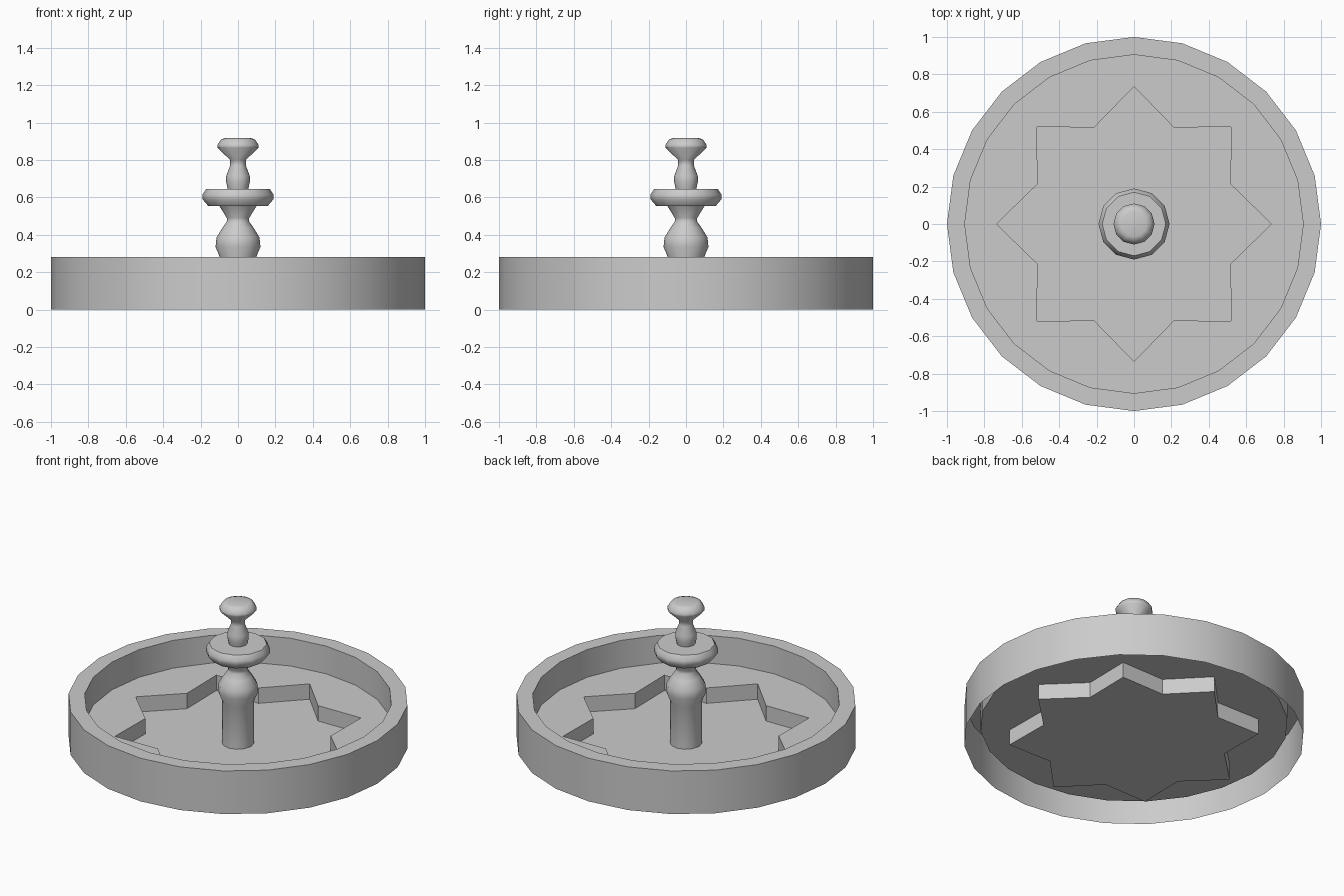
import bpy, bmesh, math

if "Cube" in bpy.data.objects:
    bpy.data.objects.remove(bpy.data.objects["Cube"])

stone = bpy.data.materials.new("grey_stone")
stone.diffuse_color = (0.6, 0.6, 0.6, 1)
stone.use_nodes = True
stone.node_tree.nodes["Principled BSDF"].inputs["Base Color"].default_value = stone.diffuse_color


def finish(bm, name, angle):
    me = bpy.data.meshes.new(name)
    bm.to_mesh(me)
    bm.free()
    me.materials.append(stone)
    ob = bpy.data.objects.new(name, me)
    bpy.context.collection.objects.link(ob)
    bpy.ops.object.select_all(action='DESELECT')
    ob.select_set(True)
    bpy.context.view_layer.objects.active = ob
    bpy.ops.object.shade_smooth_by_angle(angle=math.radians(angle))
    return ob


def ring(bm, radii, n, z):
    """Loop of n points; the radii repeat around the circle."""
    return [bm.verts.new((radii[i % len(radii)] * math.cos(2 * math.pi * i / n),
                          radii[i % len(radii)] * math.sin(2 * math.pi * i / n), z))
            for i in range(n)]


def skin(bm, a, b):
    n = len(a)
    for i in range(n):
        j = (i + 1) % n
        bm.faces.new((a[i], a[j], b[j], b[i]))


# basin: open-bottomed shell with outer wall, rim, inner wall
bm = bmesh.new()
loops = [ring(bm, [r], 24, z) for r, z in
         ((1, 0), (1, 0.28), (0.905, 0.28), (0.905, 0.10))]
for a, b in zip(loops, loops[1:]):
    skin(bm, a, b)

# sunken eight-pointed star
star_top = ring(bm, [0.735, 0.558], 16, 0.10)
star_low = ring(bm, [0.735, 0.558], 16, 0.0)
skin(bm, star_top, star_low)
star_floor = bm.faces.new(star_low)

# floor between inner wall and star
edges = []
for loop in (loops[-1], star_top):
    for i, v in enumerate(loop):
        edges.append(bm.edges.get((v, loop[(i + 1) % len(loop)])))
bmesh.ops.triangle_fill(bm, edges=edges, use_beauty=True, normal=(0, 0, 1))
bmesh.ops.recalc_face_normals(bm, faces=bm.faces)
star_floor.normal_update()
if star_floor.normal.z < 0:
    bmesh.ops.reverse_faces(bm, faces=bm.faces)
finish(bm, "basin", 30)

# turned centre column with bowl and finial
profile = [(0.095, 0), (0.095, 0.275), (0.12, 0.335), (0.115, 0.385),
           (0.085, 0.435), (0.06, 0.47), (0.06, 0.49), (0.10, 0.555),
           (0.16, 0.555), (0.19, 0.59), (0.19, 0.615), (0.17, 0.645),
           (0.055, 0.645), (0.063, 0.68), (0.063, 0.715), (0.042, 0.77),
           (0.042, 0.80), (0.11, 0.865), (0.11, 0.88), (0.09, 0.91), (0.068, 0.917)]
bm = bmesh.new()
loops = [ring(bm, [r], 12, z) for r, z in profile]
for a, b in zip(loops, loops[1:]):
    skin(bm, a, b)
bm.faces.new(loops[-1])
finish(bm, "centre_column", 50)
